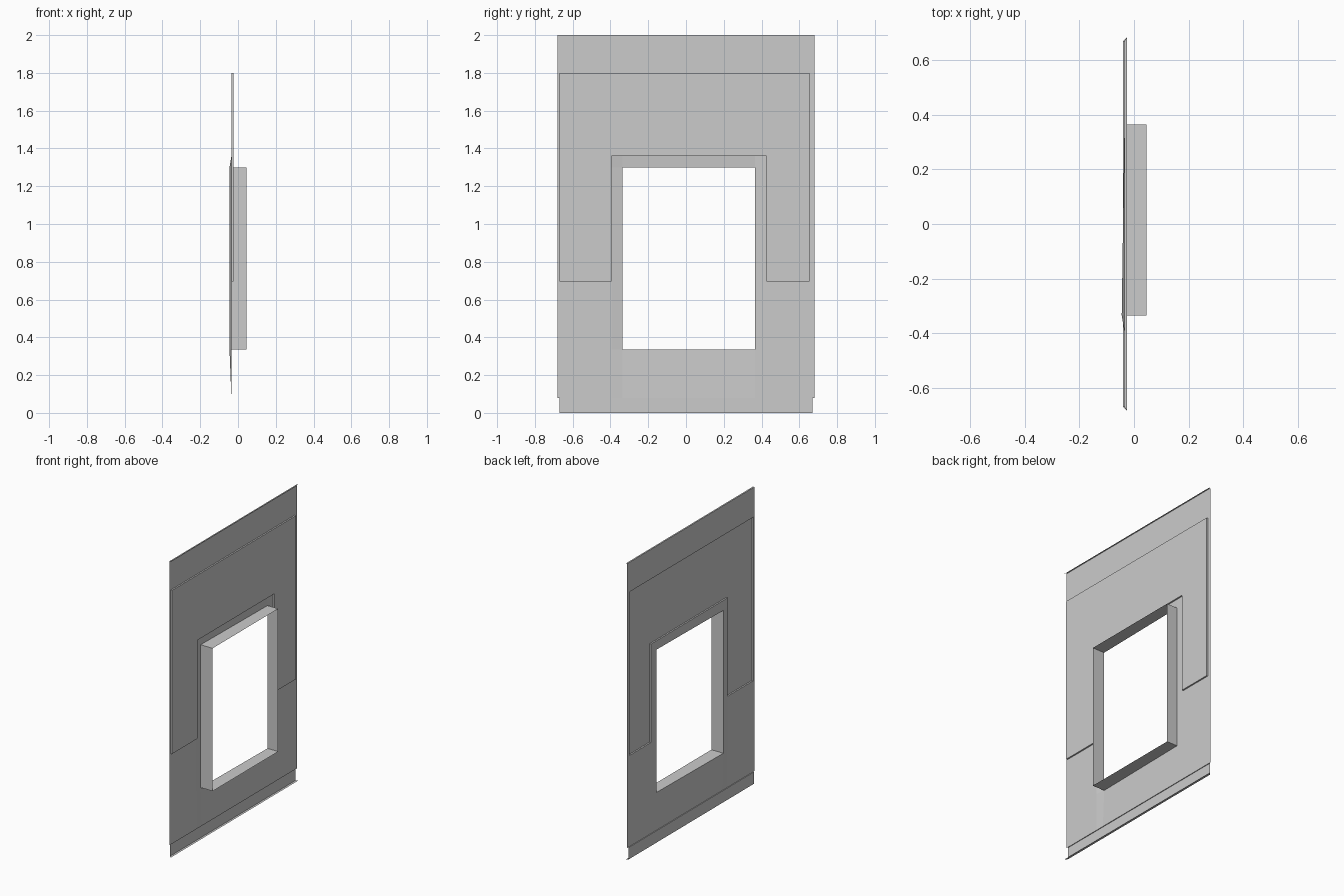
import bpy, bmesh

cube = bpy.data.objects.get("Cube")
if cube:
    bpy.data.objects.remove(cube, do_unlink=True)

grey = bpy.data.materials.new("light_grey")
grey.use_nodes = True
grey.diffuse_color = (0.6, 0.6, 0.6, 1)
grey.node_tree.nodes["Principled BSDF"].inputs["Base Color"].default_value = (0.6, 0.6, 0.6, 1)

# Depths of the pressed sheet and limits of the window opening
BASE, RAISED, FOOT, FRONT = -0.035, -0.025, -0.04, 0.045
Y0, Y1, Z0, Z1 = -0.335, 0.365, 0.335, 1.30
ys = [-0.68, -0.67, -0.395, Y0, Y1, 0.425, 0.655, 0.67, 0.68]
zs = [0, 0.08, Z0, 0.695, Z1, 1.36, 1.8, 2]


def make_object(name, quads):
    """Build a welded sheet from a list of four-corner faces."""
    bm = bmesh.new()
    for quad in quads:
        bm.faces.new([bm.verts.new(p) for p in quad])
    bmesh.ops.remove_doubles(bm, verts=bm.verts, dist=0.0005)
    # Slight outward warp along one side of the opening
    for v in bm.verts:
        if abs(v.co.y - Y0) < 0.001 and v.co.x <= BASE + 0.001 and Z0 - 0.01 < v.co.z < Z1 + 0.01:
            v.co.x -= 0.01
    bmesh.ops.recalc_face_normals(bm, faces=bm.faces)
    mesh = bpy.data.meshes.new(name)
    bm.to_mesh(mesh)
    bm.free()
    mesh.materials.append(grey)
    obj = bpy.data.objects.new(name, mesh)
    bpy.context.collection.objects.link(obj)
    return obj


def depth(i, j):
    """Depth of one panel cell, or None where there is no sheet."""
    if not (0 <= i < len(ys) - 1 and 0 <= j < len(zs) - 1):
        return None
    y, z = (ys[i] + ys[i + 1]) / 2, (zs[j] + zs[j + 1]) / 2
    if Y0 < y < Y1 and Z0 < z < Z1:
        return None
    if z < 0.08:
        return FOOT if abs(y) < 0.67 else None
    in_arch = -0.67 < y < 0.655 and 0.695 < z < 1.8
    in_notch = -0.395 < y < 0.425 and z < 1.36
    return RAISED if in_arch and not in_notch else BASE


# Panel faces and the small steps between depths
panel = []
for i in range(len(ys) - 1):
    for j in range(len(zs) - 1):
        d = depth(i, j)
        if d is None:
            continue
        ya, yb, za, zb = ys[i], ys[i + 1], zs[j], zs[j + 1]
        panel.append([(d, ya, za), (d, yb, za), (d, yb, zb), (d, ya, zb)])
        side, above = depth(i + 1, j), depth(i, j + 1)
        if side is not None and side != d:
            panel.append([(d, yb, za), (side, yb, za), (side, yb, zb), (d, yb, zb)])
        if above is not None and above != d:
            panel.append([(d, ya, zb), (above, ya, zb), (above, yb, zb), (d, yb, zb)])
make_object("wall_panel", panel)

# Mitred lips along the top and bottom edges
for name, z, x in (("top_lip", 2, BASE), ("bottom_lip", 0, FOOT)):
    make_object(name, [[(x, -0.67, z), (RAISED, -0.685, z), (RAISED, 0.685, z), (x, 0.67, z)]])

# Open window surround
corners = [(Y0, Z0), (Y1, Z0), (Y1, Z1), (Y0, Z1)]
make_object("window_surround", [
    [(BASE, *a), (BASE, *b), (FRONT, *b), (FRONT, *a)]
    for a, b in zip(corners, corners[1:] + corners[:1])])
